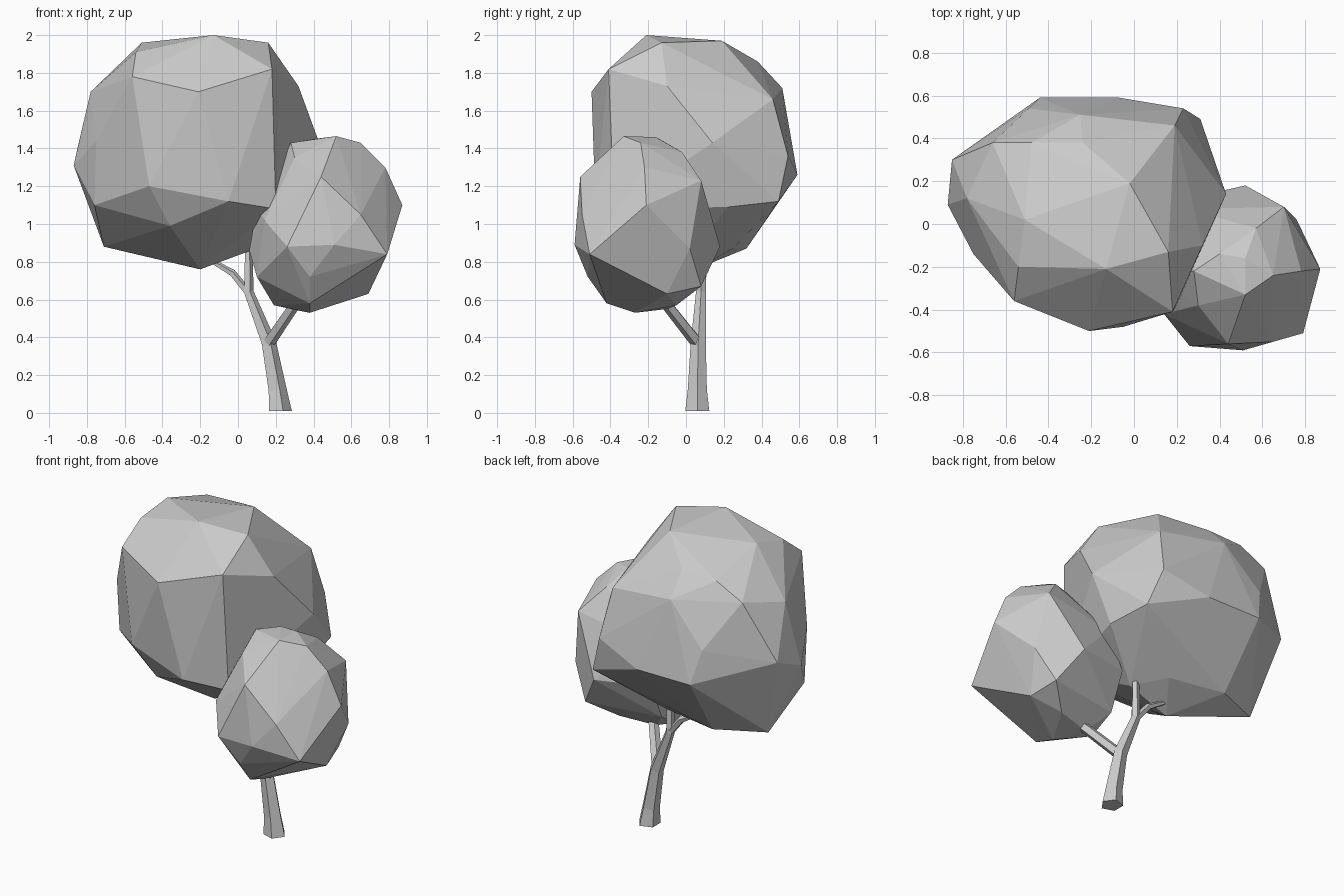
import bpy
import bmesh
import math
from mathutils import Vector

default_cube = bpy.data.objects.get("Cube")
if default_cube:
    bpy.data.objects.remove(default_cube, do_unlink=True)


def make_material(name, value):
    material = bpy.data.materials.new(name)
    material.use_nodes = True
    colour = (value, value, value, 1)
    material.diffuse_color = colour
    shader = material.node_tree.nodes["Principled BSDF"]
    shader.inputs["Base Color"].default_value = colour
    shader.inputs["Roughness"].default_value = 0.8
    return material


plain_grey = make_material("plain grey", 0.6)


def finish(name, bm):
    """Turn a bmesh into a flat-shaded object with the shared material."""
    bmesh.ops.recalc_face_normals(bm, faces=bm.faces[:])
    mesh = bpy.data.meshes.new(name)
    bm.to_mesh(mesh)
    bm.free()
    mesh.materials.append(plain_grey)
    created = bpy.data.objects.new(name, mesh)
    bpy.context.scene.collection.objects.link(created)
    return created


def faceted_crown(name, *tiers):
    """Wrap a convex faceted skin around tiers of corner points."""
    bm = bmesh.new()
    for tier in tiers:
        for corner in tier:
            bm.verts.new(corner)
    hull = bmesh.ops.convex_hull(bm, input=bm.verts[:], use_existing_faces=False)
    unused = [item for item in hull["geom_interior"] if isinstance(item, bmesh.types.BMVert)]
    bmesh.ops.delete(bm, geom=unused, context="VERTS")
    return finish(name, bm)


def tapered_limb(name, stations, start_direction=None, sides=5):
    """Sweep a polygon through (position, radius) stations and cap both ends."""
    bm = bmesh.new()
    points = [Vector(position) for position, radius in stations]
    last = len(points) - 1
    rings = []
    for index, (position, radius) in enumerate(stations):
        direction = points[min(index + 1, last)] - points[max(index - 1, 0)]
        if index == 0 and start_direction:
            direction = Vector(start_direction)
        across = Vector((0, 1, 0)).cross(direction).normalized()
        along = direction.cross(across).normalized()
        ring = []
        for side in range(sides):
            angle = math.tau * side / sides
            offset = across * math.cos(angle) + along * math.sin(angle)
            ring.append(bm.verts.new(points[index] + offset * radius))
        rings.append(ring)
    for lower, upper in zip(rings, rings[1:]):
        for side in range(sides):
            following = (side + 1) % sides
            bm.faces.new((lower[side], lower[following], upper[following], upper[side]))
    bm.faces.new(rings[0])
    bm.faces.new(rings[-1])
    return finish(name, bm)


# Large crown: top, shoulder, middle and underside corners
faceted_crown(
    "large_crown",
    [(-.13, -.21, 2), (-.51, .02, 1.96), (-.54, -.2, 1.91), (-.02, .19, 1.97), (.16, -.13, 1.96)],
    [(.18, -.41, 1.82), (-.21, -.5, 1.7), (-.56, -.36, 1.78), (-.78, .12, 1.7), (-.66, .38, 1.76),
     (-.48, .38, 1.85), (-.24, .38, 1.86), (.32, -.1, 1.73), (.19, .46, 1.66), (-.25, .51, 1.72)],
    [(-.87, .09, 1.31), (-.85, .3, 1.4), (-.75, -.14, 1.44), (.43, .14, 1.43), (.23, .54, 1.36),
     (-.07, .59, 1.26), (-.44, .59, 1.26), (-.49, .54, 1.47), (-.47, -.39, 1.2)],
    [(.31, .49, 1.12), (.36, .22, 1.09), (-.05, -.48, 1.12), (.2, -.38, 1.08), (-.76, -.1, 1.1),
     (-.36, -.3, .99), (-.71, .19, .88), (-.41, .32, .87), (-.05, .25, .87), (.07, .05, .86),
     (-.2, .05, .76)],
)

# Small crown: top, shoulder, middle and underside corners
faceted_crown(
    "small_crown",
    [(.52, -.33, 1.465), (.52, -.16, 1.46), (.4, -.14, 1.45), (.28, -.22, 1.43), (.65, -.24, 1.43),
     (.57, -.02, 1.38)],
    [(.3, -.38, 1.35), (.78, -.22, 1.3), (.44, -.56, 1.25), (.7, .08, 1.23), (.87, -.21, 1.1),
     (.65, -.55, 1.05), (.1, -.24, 1.09), (.14, -.42, 1.02), (.25, .07, 1.15)],
    [(.79, -.51, .84), (.51, -.59, .89), (.26, -.57, .88), (.52, .18, .88), (.06, -.2, .86),
     (.17, .1, .9), (.76, .02, .87)],
    [(.1, -.3, .72), (.38, -.52, .72), (.65, .08, .67), (.17, 0, .67), (.69, -.1, .63),
     (.38, -.42, .58), (.19, -.15, .57), (.38, -.27, .53), (.28, -.1, .55), (.5, -.05, .57)],
)

# Trunk with two side limbs
tapered_limb("trunk", [
    ((.218, .06, .01), .067), ((.205, .06, .12), .053), ((.16, .065, .37), .042),
    ((.055, .08, .64), .028), ((.055, .08, .95), .02)], start_direction=(0, 0, 1))
tapered_limb("left_limb", [
    ((.16, .06, .37), .034), ((.29, -.09, .56), .031), ((.36, -.15, .65), .024)])
tapered_limb("right_limb", [
    ((.06, .08, .63), .022), ((-.03, .09, .74), .02), ((-.15, .1, .81), .013)])
